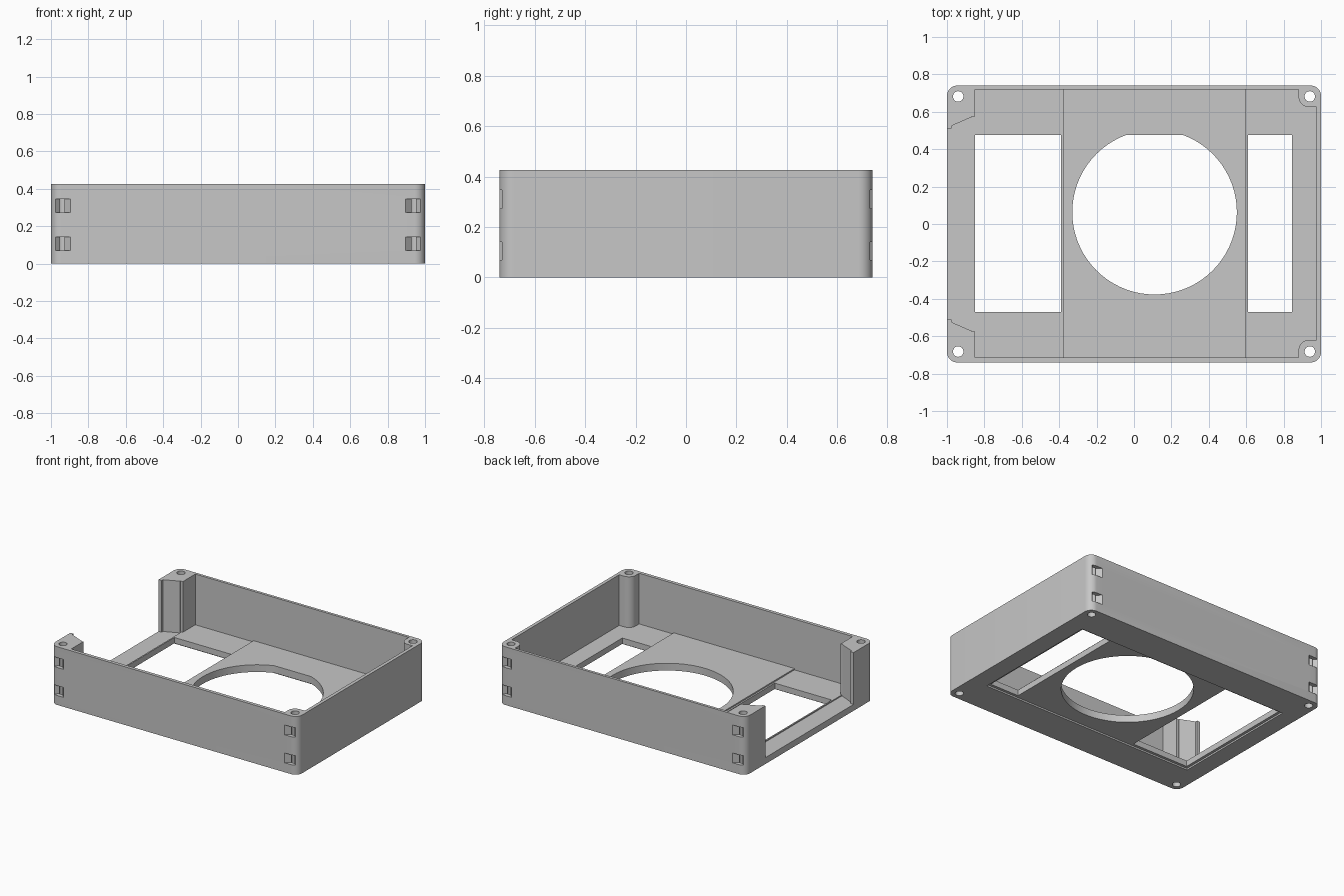
import bpy, bmesh
from math import sin, cos, pi, radians

cube = bpy.data.objects.get("Cube")
if cube:
    bpy.data.objects.remove(cube)

grey = bpy.data.materials.new("light grey plastic")
grey.use_nodes = True
grey.diffuse_color = (0.57, 0.57, 0.57, 1)
grey.node_tree.nodes["Principled BSDF"].inputs["Base Color"].default_value = grey.diffuse_color

WIDTH, DEPTH, HEIGHT = 2.0, 1.48, 0.426
FLOOR = 0.055
RECESS = 0.012
SCREW_X, SCREW_Y = 0.94, 0.682


def arc(cx, cy, r, start, end, steps):
    angles = [radians(start + (end - start) * i / steps) for i in range(steps + 1)]
    return [(cx + r * cos(a), cy + r * sin(a)) for a in angles]


def circle(cx, cy, r, sides=32):
    return arc(cx, cy, r, 0, 360, sides)[:-1]


def rect(x0, x1, y0, y1):
    return [(x0, y0), (x1, y0), (x1, y1), (x0, y1)]


def prism(name, points, z0, z1):
    """Extrude an outline in the ground plane from z0 to z1."""
    bm = bmesh.new()
    low = [bm.verts.new((x, y, z0)) for x, y in points]
    high = [bm.verts.new((x, y, z1)) for x, y in points]
    bm.faces.new(low)
    bm.faces.new(high)
    for i in range(len(points)):
        j = (i + 1) % len(points)
        bm.faces.new((low[i], low[j], high[j], high[i]))
    bmesh.ops.recalc_face_normals(bm, faces=bm.faces)
    mesh = bpy.data.meshes.new(name)
    bm.to_mesh(mesh)
    bm.free()
    mesh.materials.append(grey)
    obj = bpy.data.objects.new(name, mesh)
    bpy.context.collection.objects.link(obj)
    return obj


def cut(target, points, z0, z1):
    """Subtract a prism from the target and keep only the result."""
    cutter = prism("cutter", points, z0, z1)
    cutter.hide_render = True
    mod = target.modifiers.new("cut", "BOOLEAN")
    mod.operation = "DIFFERENCE"
    mod.solver = "EXACT"
    mod.object = cutter
    graph = bpy.context.evaluated_depsgraph_get()
    result = bpy.data.meshes.new_from_object(target.evaluated_get(graph))
    target.modifiers.clear()
    target.data = result
    bpy.data.objects.remove(cutter)


def smooth(obj):
    bpy.ops.object.select_all(action="DESELECT")
    obj.select_set(True)
    bpy.context.view_layer.objects.active = obj
    bpy.ops.object.shade_smooth_by_angle(angle=radians(30))


# Outer body with rounded vertical corners
r = 0.055
outline = []
for k, (sx, sy) in enumerate([(1, 1), (-1, 1), (-1, -1), (1, -1)]):
    outline += arc(sx * (WIDTH / 2 - r), sy * (DEPTH / 2 - r), r, k * 90, k * 90 + 90, 10)
body = prism("tray_body", outline, 0, HEIGHT)

# Cavity, leaving screw bosses in the two closed corners
boss_front = [(0.88, -0.715)] + arc(0.935, -0.675, 0.055, 180, 90, 8) + [(0.975, -0.62)]
boss_back = [(0.975, 0.625)] + arc(0.935, 0.68, 0.055, 270, 180, 8) + [(0.88, 0.72)]
cut(body, [(-0.85, -0.715)] + boss_front + boss_back + [(-0.85, 0.72)], FLOOR, 1)

# Open end between the two corner pillars, with flared sides and a low inner lip
half = [(-1.1, 0.51), (-0.975, 0.51), (-0.975, 0.525), (-0.86, 0.575)]
cut(body, [(x, -y) for x, y in half] + half[::-1], FLOOR - 0.008, 1)
cut(body, rect(-0.87, -0.84, -0.575, 0.575), FLOOR, 1)

# Shallow recess under the floor, two windows and a round opening with a flat back
cut(body, rect(-0.87, 0.865, -0.49, 0.495), -1, RECESS)
cut(body, rect(-0.85, -0.39, -0.47, 0.477), -1, 0.2)
cut(body, rect(0.61, 0.845, -0.47, 0.477), -1, 0.2)
opening = [(x, min(y, 0.477)) for x, y in circle(0.11, 0.063, 0.44, 72)]
cut(body, opening, -1, 0.2)

# Screw holes and pairs of V-shaped side slots at each corner
for sx in (-1, 1):
    for sy in (-1, 1):
        cut(body, circle(sx * SCREW_X, sy * SCREW_Y, 0.028), -1, 1)
        for z in (0.105, 0.31):
            cut(body, circle(sx * SCREW_X, sy * DEPTH / 2, 0.045, 4), z - 0.036, z + 0.036)
smooth(body)

# Thin raised pad across the middle of the floor
pad = prism("centre_pad", rect(-0.378, 0.6, -0.715, 0.72), FLOOR, FLOOR + 0.01)
cut(pad, opening, -1, 1)
smooth(pad)
